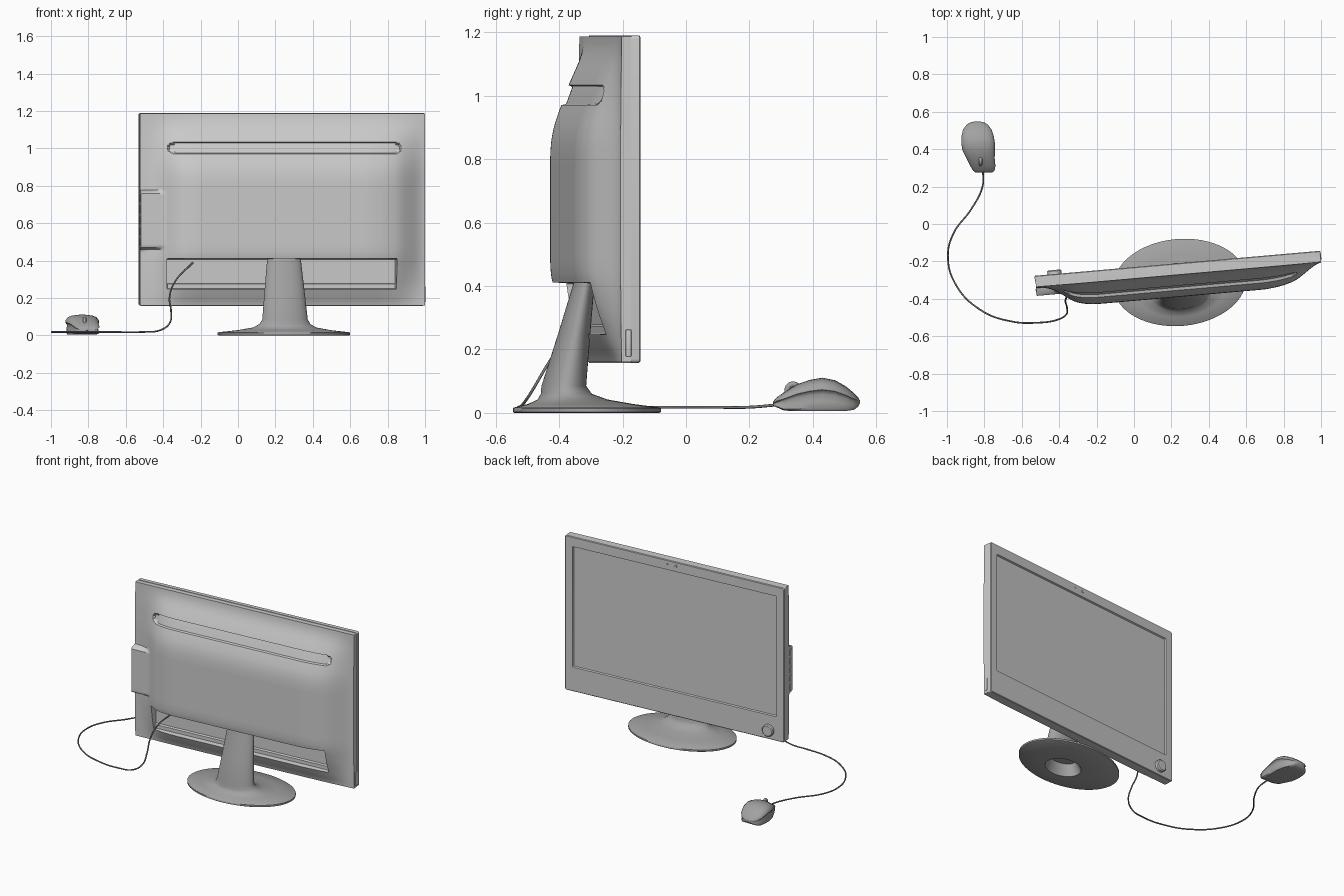
import bpy, bmesh, math

if "Cube" in bpy.data.objects:
    bpy.data.objects.remove(bpy.data.objects["Cube"])

ANG = math.radians(5)
MON = (0.2325, -0.21, 0)          # monitor frame: x along width, y = 0 at screen side


def grey(name, v):
    m = bpy.data.materials.new(name)
    m.diffuse_color = (v, v, v, 1)
    m.use_nodes = True
    m.node_tree.nodes["Principled BSDF"].inputs["Base Color"].default_value = m.diffuse_color
    return m


CASE, STANDM, MOUSEM, CABLEM = grey("case", 0.54), grey("stand", 0.36), grey("mouse", 0.36), grey("cable", 0.2)


def finish(name, bm, loc=(0, 0, 0), rot=0.0, angle=35, mat=CASE):
    bmesh.ops.recalc_face_normals(bm, faces=bm.faces)
    me = bpy.data.meshes.new(name)
    bm.to_mesh(me)
    bm.free()
    me.materials.append(mat)
    ob = bpy.data.objects.new(name, me)
    bpy.context.collection.objects.link(ob)
    ob.location, ob.rotation_euler = loc, (0, 0, rot)
    bpy.ops.object.select_all(action='DESELECT')
    ob.select_set(True)
    bpy.context.view_layer.objects.active = ob
    bpy.ops.object.shade_smooth_by_angle(angle=math.radians(angle))
    return ob


def loft(name, rings, **kw):
    """Skin closed rings of equal length and cap both ends."""
    bm = bmesh.new()
    vs = [[bm.verts.new(p) for p in r] for r in rings]
    n = len(vs[0])
    for a, b in zip(vs, vs[1:]):
        for i in range(n):
            bm.faces.new((a[i], a[(i + 1) % n], b[(i + 1) % n], b[i]))
    bm.faces.new(vs[0])
    bm.faces.new(vs[-1])
    return finish(name, bm, **kw)


def lerp(pts, x):
    for (x0, y0), (x1, y1) in zip(pts, pts[1:]):
        if x <= x1:
            return y0 + (y1 - y0) * max(0, x - x0) / (x1 - x0)
    return pts[-1][1]


def soft(pts, x):
    """Profile value averaged over a small window, to round its corners."""
    return sum(lerp(pts, x + k * 0.006) for k in range(-5, 6)) / 11


def round_rect(x0, x1, z0, z1, r, y, seg=4):
    out = []
    for cx, cz, a0 in ((x1 - r, z1 - r, 0), (x0 + r, z1 - r, 90), (x0 + r, z0 + r, 180), (x1 - r, z0 + r, 270)):
        for k in range(seg + 1):
            a = math.radians(a0 + 90 * k / seg)
            out.append((cx + r * math.cos(a), y, cz + r * math.sin(a)))
    return out


def ellipse(cx, cy, rx, ry, z, n=64):
    return [(cx + rx * math.cos(2 * math.pi * i / n), cy + ry * math.sin(2 * math.pi * i / n), z) for i in range(n)]


def disc(name, u, z, r, y0, y1, bev):
    prof = ((r, y0), (r, y1 - bev), (r - bev, y1))
    rings = [[(u + q * math.cos(t * math.pi / 16), y, z + q * math.sin(t * math.pi / 16)) for t in range(32)]
             for q, y in prof]
    return loft(name, rings, loc=MON, rot=ANG)


def box(name, c, s, bevel):
    bm = bmesh.new()
    bmesh.ops.create_cube(bm, size=1)
    for v in bm.verts:
        v.co = [c[i] + v.co[i] * s[i] for i in range(3)]
    bmesh.ops.bevel(bm, geom=bm.edges[:], offset=bevel, segments=3, affect='EDGES', profile=0.5)
    return finish(name, bm, loc=MON, rot=ANG)


# front bezel with sunken screen
W, Z0, Z1 = 0.7675, 0.158, 1.19
S = (-0.713, 0.713, 0.32, 1.125)
loft("bezel_and_screen", [
    round_rect(-W, W, Z0, Z1, 0.012, -0.03),
    round_rect(-W, W, Z0, Z1, 0.012, -0.004),
    round_rect(-W + 0.004, W - 0.004, Z0 + 0.004, Z1 - 0.004, 0.01, 0),
    round_rect(*S, 0.003, 0),
    round_rect(S[0] + 0.004, S[1] - 0.004, S[2] + 0.004, S[3] - 0.004, 0.003, -0.01)],
    loc=MON, rot=ANG, angle=25)

# rear shell: depth field with bulge, handle groove, cable recess and port block
FZ = [(0.16, 0), (0.2, 0.2), (0.25, 0.4), (0.32, 0.68), (0.41, 0.95), (0.46, 1), (0.82, 1), (0.88, 0.95),
      (0.93, 0.83), (0.97, 0.7), (1.04, 0.48), (1.09, 0.27), (1.13, 0.1), (1.16, 0.03), (1.19, 0)]
GU = [(-W, 0.02), (-0.69, 0.12), (-0.63, 0.42), (-0.58, 0.76), (-0.53, 0.92), (-0.46, 1), (0.46, 1),
      (0.54, 0.92), (0.62, 0.74), (0.69, 0.35), (0.735, 0.08), (W, 0)]
PORT = [(0.44, 0), (0.47, 0.108), (0.765, 0.108), (0.795, 0)]


def depth(u, z):
    d = 0.06 + 0.12 * soft(FZ, z) * soft(GU, u)
    if u < -0.6:
        d = max(d, lerp(PORT, z))
    gz = abs(z - 1.0015) / 0.0285                      # groove with round ends
    if gz <= 1:
        e = 0.0285 * (1 - math.sqrt(1 - gz * gz))
        if -0.612 + e <= u <= 0.627 - e:
            d = max(0.062, d - 0.014)
    if -0.62 <= u <= 0.605 and 0.25 <= z <= 0.408:
        d = min(d, 0.075 if z <= 0.275 else 0.06)
    return d


def coords(a, b, n, steps):
    base = [a + (b - a) * i / n for i in range(n + 1)]
    keep = [x for x in base if all(abs(x - s) > 0.006 for s in steps)]
    return sorted(keep + [s + o for s in steps for o in (-0.002, 0.002)])


us = coords(-W + 0.003, W - 0.003, 150, (-0.621, -0.607, 0.606, 0.622))
zs = coords(Z0 + 0.003, Z1 - 0.003, 110, (0.249, 0.276, 0.409, 0.972, 1.031))
bm = bmesh.new()
grid = [[bm.verts.new((u, -depth(u, z), z)) for u in us] for z in zs]
for r0, r1 in zip(grid, grid[1:]):
    for i in range(len(us) - 1):
        bm.faces.new((r0[i], r0[i + 1], r1[i + 1], r1[i]))
skirt = bmesh.ops.extrude_edge_only(bm, edges=[e for e in bm.edges if e.is_boundary])["geom"]
for v in skirt:
    if isinstance(v, bmesh.types.BMVert):
        v.co.y = -0.028
bmesh.ops.holes_fill(bm, edges=[e for e in bm.edges if e.is_boundary], sides=0)
finish("rear_shell", bm, loc=MON, rot=ANG, angle=40)

# power knob, camera, side button, ports
disc("power_knob", -0.66, 0.22, 0.038, -0.004, 0.022, 0.006)
disc("camera_lens", -0.01, 1.162, 0.009, -0.004, 0.003, 0.002)
disc("camera_light", 0.05, 1.162, 0.005, -0.004, 0.002, 0.001)
box("side_button", (W - 0.002, -0.038, 0.22), (0.006, 0.018, 0.085), 0.0025)
for i in range(5):
    box(f"side_port_{i}", (-W + 0.003, -0.08, 0.5 + i * 0.058), (0.006, 0.02, 0.04), 0.002)

# stand: hollow underside, flared foot and leaning neck (cy, rx, ry, z)
STAND = [(-0.06, 0.1, 0.06, 0.08), (-0.05, 0.122, 0.092, 0.004), (0, 0.35, 0.228, 0), (0, 0.355, 0.2325, 0.003),
         (0, 0.355, 0.2325, 0.014), (0, 0.35, 0.229, 0.017), (-0.02, 0.25, 0.165, 0.028),
         (-0.045, 0.17, 0.11, 0.042), (-0.065, 0.137, 0.08, 0.06), (-0.073, 0.122, 0.07, 0.085),
         (-0.04, 0.106, 0.05, 0.25), (-0.005, 0.088, 0.03, 0.43)]
loft("stand", [ellipse(0, cy, rx, ry, z) for cy, rx, ry, z in STAND], loc=(0.245, -0.3125, 0), rot=ANG,
     mat=STANDM, angle=50)

# mouse body: sections along y (y, centre x, half width, bottom, top)
MOUSE = [(0.275, -0.803, 0.045, 0.022, 0.036), (0.285, -0.803, 0.058, 0.018, 0.048), (0.31, -0.808, 0.068, 0.007, 0.066),
         (0.35, -0.82, 0.076, 0.006, 0.09), (0.39, -0.83, 0.087, 0.006, 0.104), (0.43, -0.833, 0.091, 0.006, 0.111),
         (0.47, -0.836, 0.087, 0.006, 0.103), (0.505, -0.838, 0.077, 0.006, 0.083), (0.53, -0.838, 0.058, 0.01, 0.062),
         (0.543, -0.838, 0.038, 0.02, 0.048), (0.548, -0.838, 0.015, 0.03, 0.04)]
HALF = [(0.5, 0), (0.88, 0), (0.95, 0.08), (0.92, 0.3), (0.88, 0.5), (0.93, 0.6), (0.99, 0.64), (0.96, 0.74),
        (0.83, 0.87), (0.6, 0.95), (0.3, 0.99)]
SECT = HALF + [(0, 1)] + [(-a, b) for a, b in reversed(HALF)]
loft("mouse_body", [[(cx + w * a, y, zb + (zt - zb) * b) for a, b in SECT] for y, cx, w, zb, zt in MOUSE],
     angle=45, mat=MOUSEM)

# mouse wheel
bpy.ops.mesh.primitive_torus_add(major_radius=0.019, minor_radius=0.009, major_segments=32, minor_segments=12,
                                 location=(-0.82, 0.338, 0.071), rotation=(0, math.pi / 2, 0))
wheel = bpy.context.object
wheel.name = "mouse_wheel"
wheel.data.materials.append(MOUSEM)
bpy.ops.object.shade_smooth()

# mouse cable
PATH = [(-0.807, 0.285, 0.025), (-0.81, 0.2, 0.018), (-0.87, 0.08, 0.018), (-0.965, -0.05, 0.018),
        (-0.995, -0.17, 0.018), (-0.955, -0.32, 0.018), (-0.82, -0.46, 0.018), (-0.66, -0.52, 0.018),
        (-0.52, -0.528, 0.018), (-0.41, -0.512, 0.03), (-0.363, -0.485, 0.07), (-0.358, -0.45, 0.13),
        (-0.366, -0.405, 0.205), (-0.335, -0.37, 0.29), (-0.24, -0.33, 0.39)]
cu = bpy.data.curves.new("mouse_cable", 'CURVE')
cu.dimensions = '3D'
cu.bevel_depth, cu.bevel_resolution, cu.resolution_u = 0.0045, 2, 8
cu.use_fill_caps = True
cu.materials.append(CABLEM)
sp = cu.splines.new('BEZIER')
sp.bezier_points.add(len(PATH) - 1)
for bp, p in zip(sp.bezier_points, PATH):
    bp.co = p
    bp.handle_left_type = bp.handle_right_type = 'AUTO'
bpy.context.collection.objects.link(bpy.data.objects.new("mouse_cable", cu))
